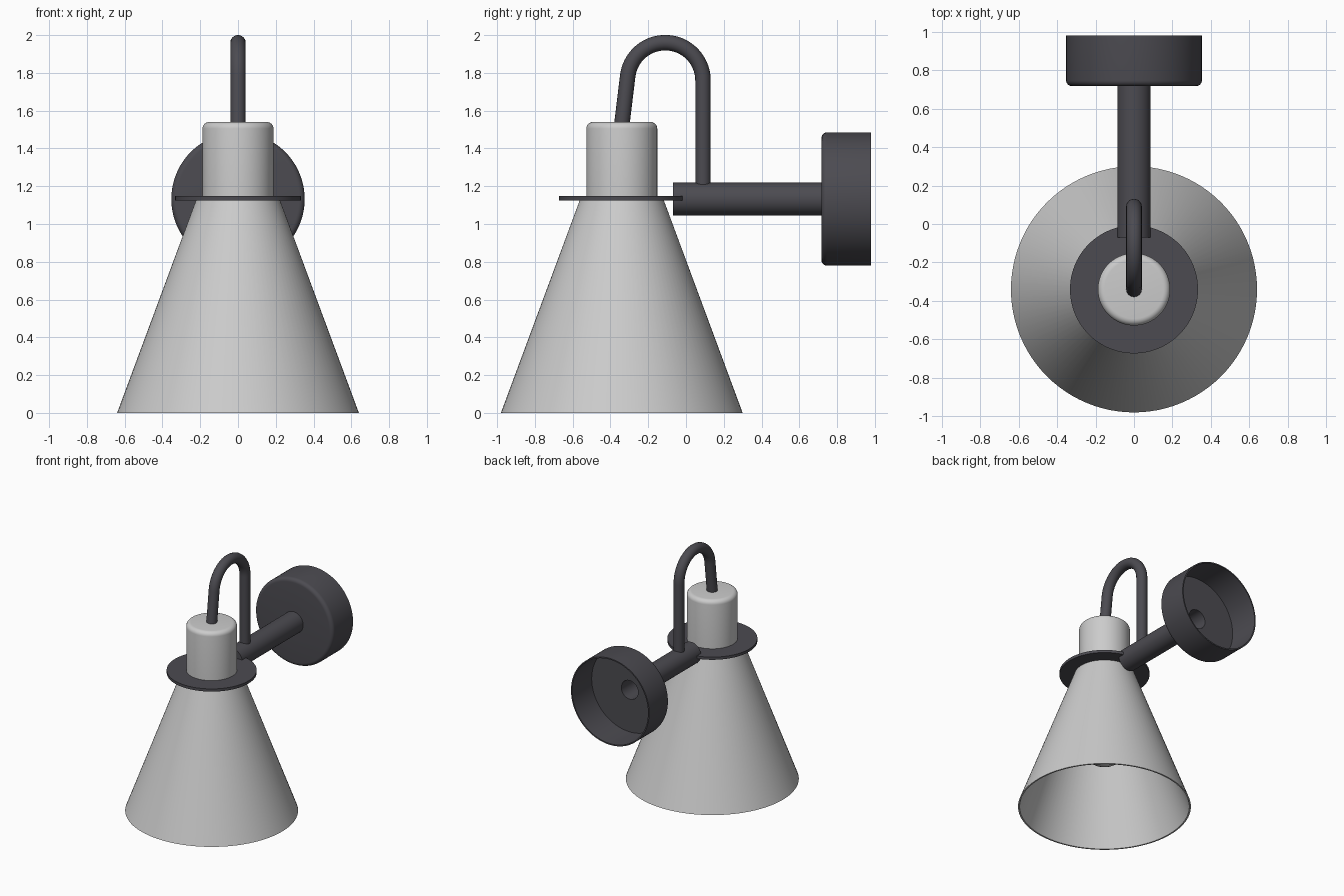
import bpy, bmesh, math
from mathutils import Matrix, Vector

if "Cube" in bpy.data.objects:
    bpy.data.objects.remove(bpy.data.objects["Cube"])


def material(name, rgb):
    m = bpy.data.materials.new(name)
    m.diffuse_color = (*rgb, 1)
    m.use_nodes = True
    m.node_tree.nodes["Principled BSDF"].inputs["Base Color"].default_value = m.diffuse_color
    return m


LIGHT = material("light grey", (0.60, 0.60, 0.60))
DARK = material("dark grey", (0.072, 0.070, 0.082))


def smooth(obj):
    bpy.ops.object.select_all(action='DESELECT')
    obj.select_set(True)
    bpy.context.view_layer.objects.active = obj
    bpy.ops.object.shade_smooth_by_angle(angle=math.radians(35))


def lathe(name, profile, mat, origin, along_y=False, closed=True, n=96):
    """Revolve (radius, height) points around z, or around y."""
    bm = bmesh.new()
    rings = [[bm.verts.new((r * math.cos(2 * math.pi * i / n),
                            r * math.sin(2 * math.pi * i / n), h))
              for i in range(n)] for r, h in profile]
    pairs = list(zip(rings, rings[1:]))
    if closed:
        pairs.append((rings[-1], rings[0]))
    for a, b in pairs:
        for i in range(n):
            j = (i + 1) % n
            bm.faces.new((a[i], a[j], b[j], b[i]))
    bmesh.ops.remove_doubles(bm, verts=bm.verts, dist=1e-5)
    bmesh.ops.recalc_face_normals(bm, faces=bm.faces)
    if along_y:
        bm.transform(Matrix.Rotation(-math.pi / 2, 4, 'X'))
    bm.transform(Matrix.Translation(origin))
    me = bpy.data.meshes.new(name)
    bm.to_mesh(me)
    bm.free()
    me.materials.append(mat)
    obj = bpy.data.objects.new(name, me)
    bpy.context.collection.objects.link(obj)
    smooth(obj)
    return obj


def fillet(r, h, size, steps=6):
    """Rounded corner from the side (radius r) to the end at height h."""
    s = 1 if size > 0 else -1
    size = abs(size)
    return [(r - size + size * math.cos(a), h - s * size + s * size * math.sin(a))
            for a in (math.pi / 2 * k / steps for k in range(steps + 1))]


AXIS = Vector((0, -0.34, 0))
ARM_Z = 1.132

# conical shade, thin walled and open below
lathe("shade", [(0.64, 0), (0.222, 1.127), (0.21, 1.127), (0.628, 0)], LIGHT, AXIS)

# collar disc and lamp holder cap
lathe("collar_disc", [(0, 1.125), (0.333, 1.125), (0.333, 1.147), (0, 1.147)],
      DARK, AXIS, closed=False)
lathe("holder_cap", [(0, 1.14), (0.188, 1.14)] + fillet(0.188, 1.54, 0.035) + [(0, 1.54)],
      LIGHT, AXIS, closed=False)

# bulb with a neck inside the shade
bulb = [(0, 0.365)] + [(0.185 * math.sin(a), 0.55 - 0.185 * math.cos(a))
                       for a in (math.radians(d) for d in range(10, 131, 10))]
lathe("bulb", bulb + [(0.10, 0.78), (0.09, 0.86), (0.09, 1.125), (0, 1.125)],
      LIGHT, AXIS, closed=False, n=48)

# horizontal arm tube, hollow towards the wall
lathe("arm", [(0, -0.07), (0.087, -0.07), (0.087, 0.725), (0.076, 0.725),
              (0.076, -0.05), (0, -0.05)], DARK, (0, 0, ARM_Z), True, False, 48)

# wall canopy, a shallow cup open at the back
cup = [(0.353, 0.98)] + fillet(0.353, 0.717, -0.03) + [
    (0.076, 0.717), (0.076, 0.727), (0.343, 0.727), (0.343, 0.98)]
lathe("wall_canopy", cup, DARK, (0, 0, ARM_Z), True)

# bent rod from the arm over to the cap
path = [(0.09, 1.16)]
path += [(-0.11 + 0.2 * math.cos(a), 1.76 + 0.2 * math.sin(a))
         for a in (math.radians(173 * k / 28) for k in range(29))]
path += [(-0.343, 1.50)]
curve = bpy.data.curves.new("bent_rod", 'CURVE')
curve.dimensions = '3D'
curve.bevel_depth = 0.041
curve.bevel_resolution = 6
curve.use_fill_caps = True
spline = curve.splines.new('POLY')
spline.points.add(len(path) - 1)
for p, (y, z) in zip(spline.points, path):
    p.co = (0, y, z, 1)
curve.materials.append(DARK)
rod = bpy.data.objects.new("bent_rod", curve)
bpy.context.collection.objects.link(rod)
bpy.ops.object.select_all(action='DESELECT')
rod.select_set(True)
bpy.context.view_layer.objects.active = rod
bpy.ops.object.convert(target='MESH')
smooth(bpy.context.view_layer.objects.active)
